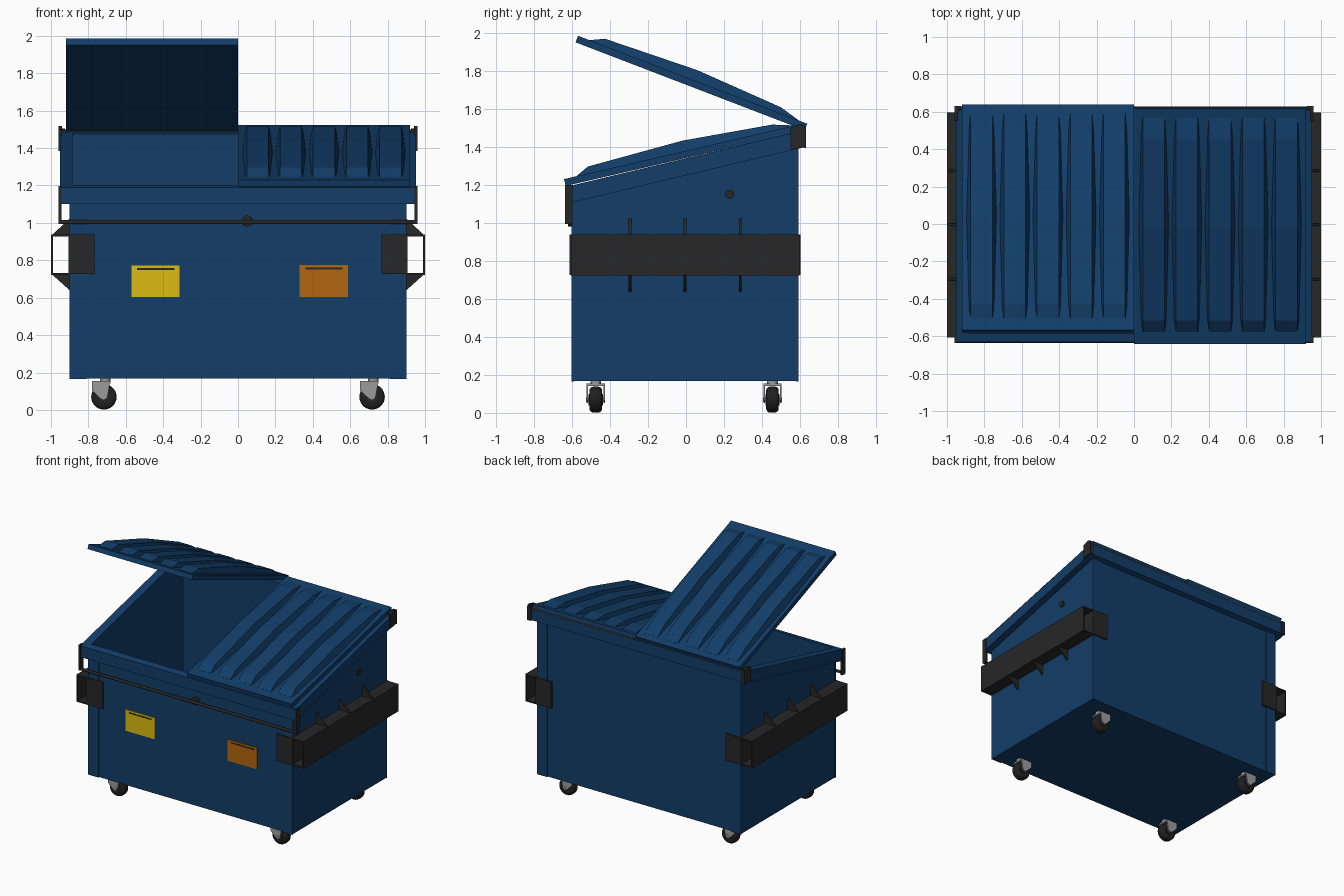
import bpy, bmesh, math
from mathutils import Matrix, Vector

if "Cube" in bpy.data.objects:
    bpy.data.objects.remove(bpy.data.objects["Cube"])


def material(name, rgb):
    m = bpy.data.materials.new(name)
    m.diffuse_color = (*rgb, 1)
    m.use_nodes = True
    m.node_tree.nodes["Principled BSDF"].inputs["Base Color"].default_value = m.diffuse_color
    return m


BLUE = material("blue paint", (0.006, 0.047, 0.14))
BLACK = material("black steel", (0.02, 0.02, 0.02))
RUBBER = material("rubber", (0.014, 0.014, 0.014))
GREY = material("zinc grey", (0.33, 0.33, 0.33))
YELLOW = material("yellow label", (0.72, 0.50, 0.007))
ORANGE = material("orange label", (0.45, 0.135, 0.005))


def finish(name, bm, mat, smooth=False):
    bmesh.ops.recalc_face_normals(bm, faces=bm.faces)
    me = bpy.data.meshes.new(name)
    bm.to_mesh(me)
    bm.free()
    me.materials.append(mat)
    ob = bpy.data.objects.new(name, me)
    bpy.context.collection.objects.link(ob)
    if smooth:
        me.shade_smooth()
        me.set_sharp_from_angle(angle=math.radians(35))
    return ob


def prism(name, pts, axis, lo, hi, mat):
    """Extrude a 2D profile along x (pts are y,z) or along y (pts are x,z)."""
    bm = bmesh.new()
    put = (lambda p, d: (d, *p)) if axis == "x" else (lambda p, d: (p[0], d, p[1]))
    f = bm.faces.new([bm.verts.new(put(p, lo)) for p in pts])
    ext = bmesh.ops.extrude_face_region(bm, geom=[f])["geom"]
    move = Vector((hi - lo, 0, 0) if axis == "x" else (0, hi - lo, 0))
    bmesh.ops.translate(bm, verts=[v for v in ext if isinstance(v, bmesh.types.BMVert)], vec=move)
    return finish(name, bm, mat)


def box(name, x, y, z, mat):
    return prism(name, [(x[0], z[0]), (x[1], z[0]), (x[1], z[1]), (x[0], z[1])], "y", y[0], y[1], mat)


def cylinder(name, centre, r, depth, axis, mat, seg=24, bevel=0):
    bm = bmesh.new()
    bmesh.ops.create_cone(bm, cap_ends=True, segments=seg, radius1=r, radius2=r, depth=depth)
    if bevel:
        rims = [e for e in bm.edges if abs(e.verts[0].co.z - e.verts[1].co.z) < 1e-5]
        bmesh.ops.bevel(bm, geom=rims, offset=bevel, segments=4, affect="EDGES", profile=0.5)
    rot = {"x": Matrix.Rotation(math.pi / 2, 4, "Y"), "y": Matrix.Rotation(math.pi / 2, 4, "X"),
           "z": Matrix.Identity(4)}[axis]
    bm.transform(Matrix.Translation(centre) @ rot)
    return finish(name, bm, mat, True)


def span(s, a, b):
    return tuple(sorted((s * a, s * b)))


def top(y):
    """Height of the sloping rim."""
    return 1.34 + 0.238 * y


# Hollow body: sloped box, open at the top
body = prism("body", [(-0.595, 0.168), (0.585, 0.168), (0.585, top(0.585) - 0.01), (-0.595, top(-0.595) - 0.01)],
             "x", -0.898, 0.898, BLUE)
bm = bmesh.new()
bm.from_mesh(body.data)
bm.normal_update()
lid_faces = [f for f in bm.faces if f.normal.z > 0.5]
bmesh.ops.delete(bm, geom=lid_faces, context="FACES")
bm.to_mesh(body.data)
bm.free()
sol = body.modifiers.new("wall thickness", "SOLIDIFY")
sol.thickness, sol.offset = 0.014, -1

# Corner posts, front and back
for s, side in ((-1, "left"), (1, "right")):
    box(f"front_post_{side}", span(s, 0.81, 0.9), (-0.602, -0.59), (0.166, 1.15), BLUE)
    box(f"back_post_{side}", span(s, 0.81, 0.9), (0.58, 0.592), (0.166, 1.42), BLUE)

# Rim around the opening
H = 0.09
for s, side in ((-1, "left"), (1, "right")):
    x = span(s, 0.885, 0.952)
    prism(f"rim_{side}", [(-0.63, top(-0.63) - H), (0.625, top(0.625) - H), (0.625, top(0.625)), (-0.63, top(-0.63))],
          "x", x[0], x[1], BLUE)
for name, a, b in (("rim_front", -0.63, -0.582), ("rim_back", 0.572, 0.625)):
    prism(name, [(a, top(a) - H), (b, top(b) - H), (b, top(b)), (a, top(a))], "x", -0.885, 0.885, BLUE)


# Ribbed lids, built flat with the hinge at the origin
def lid(name, x0, angle):
    place = Matrix.Translation((x0, 0.625, 1.487)) @ Matrix.Rotation(math.radians(angle), 4, "X")
    slab = box(name, (0, 0.92), (-1.292, 0), (0, 0.037), BLUE)
    slab.data.transform(place)
    bm = bmesh.new()
    # distance from hinge, rib height, half width at the foot
    stations = [(0.05, 0, 0.06), (0.16, 0.03, 0.068), (0.64, 0.055, 0.081), (1.155, 0.035, 0.068), (1.225, 0, 0.06)]
    for i in range(5):
        cx = 0.105 + 0.1775 * i
        rings = []
        for d, h, w in stations:
            rings.append([bm.verts.new(p) for p in ((cx - w, -d, 0.034), (cx - 0.058, -d, 0.038 + h),
                                                    (cx + 0.058, -d, 0.038 + h), (cx + w, -d, 0.034))])
        for a, b in zip(rings, rings[1:]):
            for k in range(4):
                j = (k + 1) % 4
                bm.faces.new((a[k], a[j], b[j], b[k]))
        bm.faces.new(rings[0])
        bm.faces.new(rings[-1])
    bm.transform(place)
    finish(name + "_ribs", bm, BLUE)


lid("closed_lid", 0.0, 13.1)
lid("open_lid", -0.92, -21.0)

# Hinge rod, locking bar and knobs
cylinder("hinge_rod", (0, 0.618, 1.49), 0.009, 1.92, "x", BLACK, 12)
cylinder("locking_bar", (0, -0.625, 1.004), 0.011, 1.92, "x", BLACK, 12)
cylinder("front_knob", (0.05, -0.607, 1.01), 0.03, 0.03, "y", BLACK)
cylinder("side_knob", (0.9, 0.23, 1.15), 0.024, 0.02, "x", BLACK)

for s, side in ((-1, "left"), (1, "right")):
    # Corner brackets
    box(f"front_bracket_{side}", span(s, 0.945, 0.96), (-0.637, -0.598), (0.995, 1.198), BLACK)
    prism(f"back_bracket_{side}", [(0.55, 1.385), (0.625, 1.4), (0.625, 1.51), (0.6, 1.517), (0.55, 1.5)],
          "x", *span(s, 0.94, 0.96), BLACK)
    box(f"back_bracket_flange_{side}", span(s, 0.925, 0.96), (0.62, 0.632), (1.395, 1.505), BLACK)

    # Lifting pocket: open tube along the side, with wrap plates
    Y = (-0.606, 0.596)
    box(f"pocket_outer_{side}", span(s, 0.99, 1.0), Y, (0.722, 0.938), BLACK)
    box(f"pocket_inner_{side}", span(s, 0.897, 0.907), Y, (0.722, 0.938), BLACK)
    box(f"pocket_top_{side}", span(s, 0.9, 0.995), Y, (0.928, 0.938), BLACK)
    box(f"pocket_bottom_{side}", span(s, 0.9, 0.995), Y, (0.722, 0.732), BLACK)
    box(f"pocket_front_wrap_{side}", span(s, 0.768, 0.907), (-0.612, -0.597), (0.726, 0.938), BLACK)
    box(f"pocket_back_wrap_{side}", span(s, 0.768, 0.907), (0.587, 0.602), (0.726, 0.938), BLACK)

    # Gussets above and below the pocket
    for i, y in enumerate((-0.295, -0.005, 0.285)):
        for pos, base, tip in (("upper", 0.935, 1.025), ("lower", 0.725, 0.637)):
            prism(f"gusset_{pos}_{side}_{i}", [(s * 0.897, base), (s * 0.995, base), (s * 0.897, tip)],
                  "y", y - 0.007, y + 0.007, BLACK)

# Blank warning labels with a dark header strip
for name, x0, z0, mat in (("yellow_label", -0.57, 0.603, YELLOW), ("orange_label", 0.33, 0.605, ORANGE)):
    box(name, (x0, x0 + 0.257), (-0.601, -0.594), (z0, z0 + 0.17), mat)
    box(name + "_strip", (x0 + 0.03, x0 + 0.23), (-0.603, -0.6), (z0 + 0.146, z0 + 0.156), BLACK)

# Swivel casters
for cx, sx in ((-0.717, "left"), (0.717, "right")):
    for cy, sy in ((-0.475, "front"), (0.455, "back")):
        n = f"{sy}_{sx}"
        cylinder(f"wheel_{n}", (cx, cy, 0.07), 0.068, 0.066, "y", RUBBER, 28, 0.02)
        cylinder(f"hub_{n}", (cx, cy, 0.07), 0.03, 0.074, "y", BLACK, 20)
        cylinder(f"axle_{n}", (cx, cy, 0.07), 0.011, 0.1, "y", GREY, 12)
        cylinder(f"swivel_{n}", (cx + 0.007, cy, 0.16), 0.028, 0.024, "z", GREY, 20)
        box(f"fork_crown_{n}", (cx - 0.064, cx + 0.034), (cy - 0.048, cy + 0.048), (0.142, 0.154), GREY)
        profile = [(cx - 0.064, 0.154), (cx + 0.034, 0.154), (cx + 0.018, 0.065), (cx, 0.052), (cx - 0.018, 0.06),
                   (cx - 0.064, 0.105)]
        for s, side in ((-1, "a"), (1, "b")):
            prism(f"fork_{n}_{side}", profile, "y", cy + s * 0.04, cy + s * 0.048, GREY)
